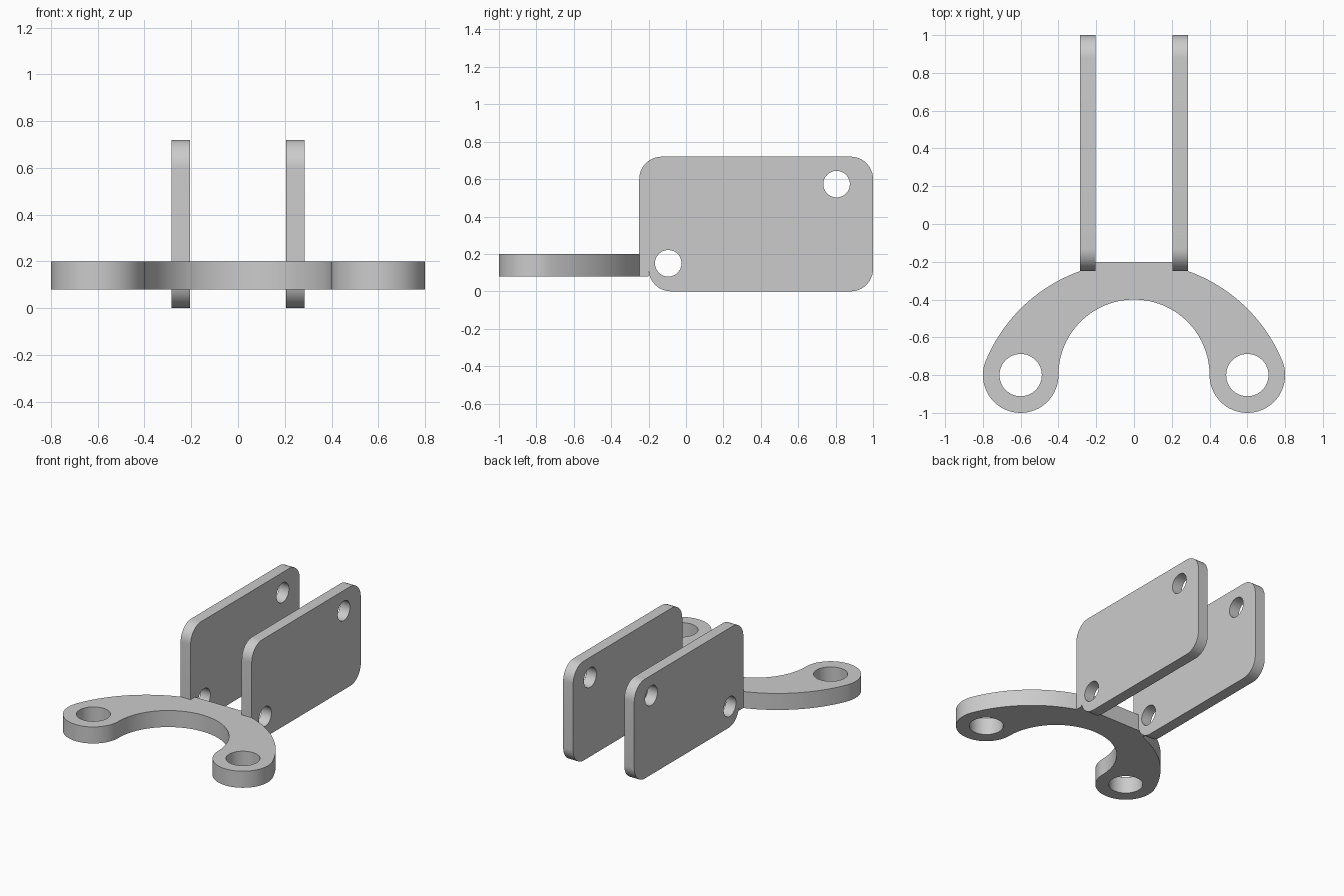
import bpy, bmesh
from math import cos, sin, pi, radians, atan2, sqrt
from mathutils import Matrix, Vector

cube = bpy.data.objects.get("Cube")
if cube:
    bpy.data.objects.remove(cube, do_unlink=True)

# Single plain grey
grey = bpy.data.materials.new("plain grey")
grey.use_nodes = True
colour = (0.6, 0.6, 0.6, 1)
grey.diffuse_color = colour
grey.node_tree.nodes["Principled BSDF"].inputs["Base Color"].default_value = colour


def arc(cx, cy, r, start, end, steps):
    """Points along an arc, angles in radians."""
    angles = [start + (end - start) * i / steps for i in range(steps + 1)]
    return [(cx + r * cos(a), cy + r * sin(a)) for a in angles]


def hole(cx, cy, r):
    return arc(cx, cy, r, 0, 2 * pi, 48)[:-1]


def slab(name, loops, thickness, matrix):
    """Fill an outline with holes, thicken it and place it."""
    bm = bmesh.new()
    edges = []
    for loop in loops:
        verts = [bm.verts.new((x, y, 0)) for x, y in loop]
        for i, v in enumerate(verts):
            edges.append(bm.edges.new((verts[i - 1], v)))
    bmesh.ops.triangle_fill(bm, edges=edges, use_beauty=True, normal=Vector((0, 0, 1)))
    grown = bmesh.ops.extrude_face_region(bm, geom=bm.faces[:], use_keep_orig=True)
    top = [g for g in grown["geom"] if isinstance(g, bmesh.types.BMVert)]
    bmesh.ops.translate(bm, verts=top, vec=(0, 0, thickness))
    bmesh.ops.transform(bm, matrix=matrix, verts=bm.verts[:])
    bmesh.ops.recalc_face_normals(bm, faces=bm.faces[:])
    mesh = bpy.data.meshes.new(name)
    bm.to_mesh(mesh)
    bm.free()
    mesh.materials.append(grey)
    obj = bpy.data.objects.new(name, mesh)
    bpy.context.collection.objects.link(obj)
    bpy.ops.object.select_all(action='DESELECT')
    obj.select_set(True)
    bpy.context.view_layer.objects.active = obj
    bpy.ops.object.shade_smooth_by_angle(angle=radians(30))
    return obj


# Curved yoke: half outline from the back edge round the ear to the inner arch
HALF = 0.285
OUT_Y, OUT_R = -1.05, 0.85
EAR_X, EAR_Y, EAR_R = 0.6, -0.8, 0.2
join = atan2(EAR_Y - OUT_Y, EAR_X)
begin = atan2(sqrt(OUT_R ** 2 - HALF ** 2), HALF)
right_half = [(HALF, -0.2)]
right_half += arc(0, OUT_Y, OUT_R, begin, join, 24)
right_half += arc(EAR_X, EAR_Y, EAR_R, join, -pi, 36)[1:]
right_half += arc(0, EAR_Y, 0.4, 0, pi / 2, 28)[1:]
outline = right_half + [(-x, y) for x, y in reversed(right_half[:-1])]
ears = [hole(s * EAR_X, EAR_Y, 0.112) for s in (-1, 1)]
slab("yoke", [outline] + ears, 0.12, Matrix.Translation((0, 0, 0.08)))

# Upright plates: rounded rectangle stepped over the back of the yoke
R = 0.12
side = arc(-0.2 + R, R, R, 1.5 * pi, pi, 12)
side += [(-0.2, 0.2), (-0.25, 0.2)]
side += arc(-0.25 + R, 0.72 - R, R, pi, pi / 2, 12)
side += arc(1 - R, 0.72 - R, R, pi / 2, 0, 12)
side += arc(1 - R, R, R, 0, -pi / 2, 12)
pins = [hole(-0.095, 0.15, 0.071), hole(0.805, 0.573, 0.071)]
# Profile axes become y and z, thickness becomes x
upright = Matrix(((0, 0, 1, 0), (1, 0, 0, 0), (0, 1, 0, 0), (0, 0, 0, 1)))
for name, x in (("left_plate", HALF - 0.08), ("right_plate", -HALF)):
    slab(name, [side] + pins, 0.08, Matrix.Translation((x, 0, 0)) @ upright)
